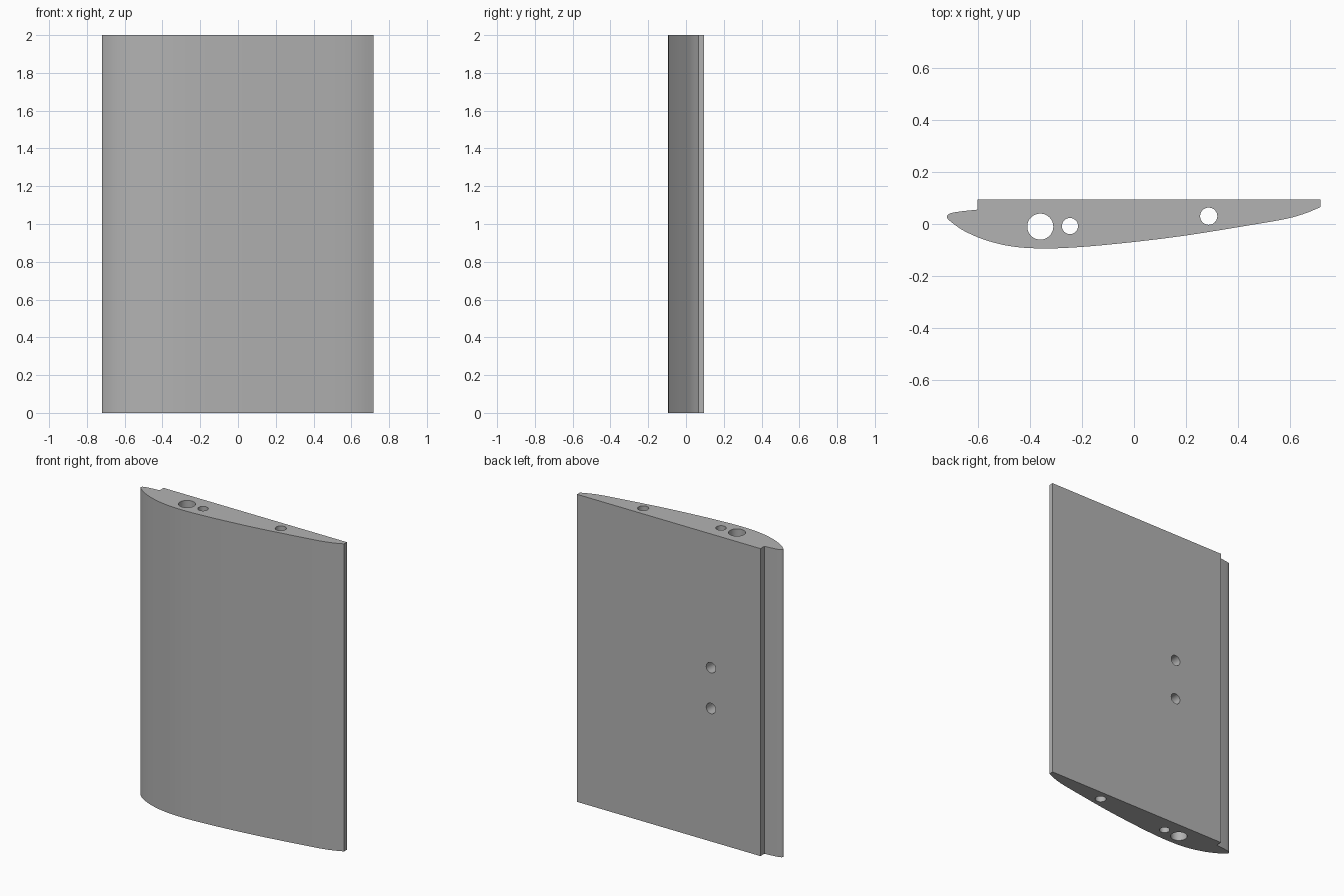
import bpy, bmesh, math
from mathutils import Vector, Matrix

old = bpy.data.objects.get("Cube")
if old:
    bpy.data.objects.remove(old, do_unlink=True)

SPAN = 2.0
grey = bpy.data.materials.new("plain grey")
grey.use_nodes = True
grey.diffuse_color = (0.45, 0.45, 0.45, 1)
grey.node_tree.nodes["Principled BSDF"].inputs["Base Color"].default_value = (0.45, 0.45, 0.45, 1)


def smooth_path(points, steps=5):
    """Catmull-Rom curve through the points."""
    pts = [Vector(p) for p in points]
    pts = [2 * pts[0] - pts[1]] + pts + [2 * pts[-1] - pts[-2]]
    out = []
    for a, b, c, d in zip(pts, pts[1:], pts[2:], pts[3:]):
        for i in range(steps):
            t = i / steps
            out.append(0.5 * (2 * b + (c - a) * t + (2 * a - 5 * b + 4 * c - d) * t**2
                              + (3 * b - a - 3 * c + d) * t**3))
    return out + [pts[-2]]


def add_object(name, bm):
    mesh = bpy.data.meshes.new(name)
    bmesh.ops.recalc_face_normals(bm, faces=bm.faces)
    bm.to_mesh(mesh)
    bm.free()
    mesh.materials.append(grey)
    obj = bpy.data.objects.new(name, mesh)
    bpy.context.collection.objects.link(obj)
    return obj


def cut_cylinder(target, name, radius, length, matrix):
    """Subtract a cylinder from the target, then discard the cutter."""
    bm = bmesh.new()
    bmesh.ops.create_cone(bm, cap_ends=True, segments=48, radius1=radius,
                          radius2=radius, depth=length, matrix=matrix)
    cutter = add_object(name, bm)
    cutter.hide_render = True
    mod = target.modifiers.new(name, "BOOLEAN")
    mod.operation = "DIFFERENCE"
    mod.solver = "EXACT"
    mod.object = cutter
    bpy.context.view_layer.objects.active = target
    bpy.ops.object.modifier_apply(modifier=mod.name)
    bpy.data.objects.remove(cutter, do_unlink=True)


# Wing section: stepped flat back, rounded nose, curved front skin
skin = smooth_path([(-0.602, 0.055), (-0.66, 0.049), (-0.705, 0.041), (-0.719, 0.027),
                    (-0.7, 0.006), (-0.65, -0.028), (-0.57, -0.062), (-0.47, -0.086),
                    (-0.35, -0.094), (-0.2, -0.088), (0, -0.069), (0.2, -0.044),
                    (0.4, -0.012), (0.57, 0.017), (0.65, 0.038), (0.717, 0.065)])
outline = skin + [Vector((0.717, 0.095)), Vector((-0.602, 0.095))]
bm = bmesh.new()
base = bm.faces.new([bm.verts.new((p.x, p.y, 0)) for p in outline])
top = bmesh.ops.extrude_face_region(bm, geom=[base], use_keep_orig=True)["geom"]
bmesh.ops.translate(bm, vec=(0, 0, SPAN), verts=[v for v in top if isinstance(v, bmesh.types.BMVert)])
wing = add_object("wing_section", bm)

# Rod holes running the whole span
for x, y, r in [(-0.36, -0.01, 0.05), (-0.246, -0.008, 0.031), (0.287, 0.03, 0.033)]:
    cut_cylinder(wing, "rod_hole", r, SPAN * 1.2, Matrix.Translation((x, y, SPAN / 2)))

# Screw holes in the flat back, reaching the middle rod hole
for z in (1.13, 0.865):
    cut_cylinder(wing, "screw_hole", 0.034, 0.2,
                 Matrix.Translation((-0.246, 0.092, z)) @ Matrix.Rotation(math.pi / 2, 4, "X"))

# Smooth skin with sharp edges kept
bpy.ops.object.select_all(action="DESELECT")
wing.select_set(True)
bpy.context.view_layer.objects.active = wing
bpy.ops.object.shade_smooth_by_angle(angle=math.radians(30))
